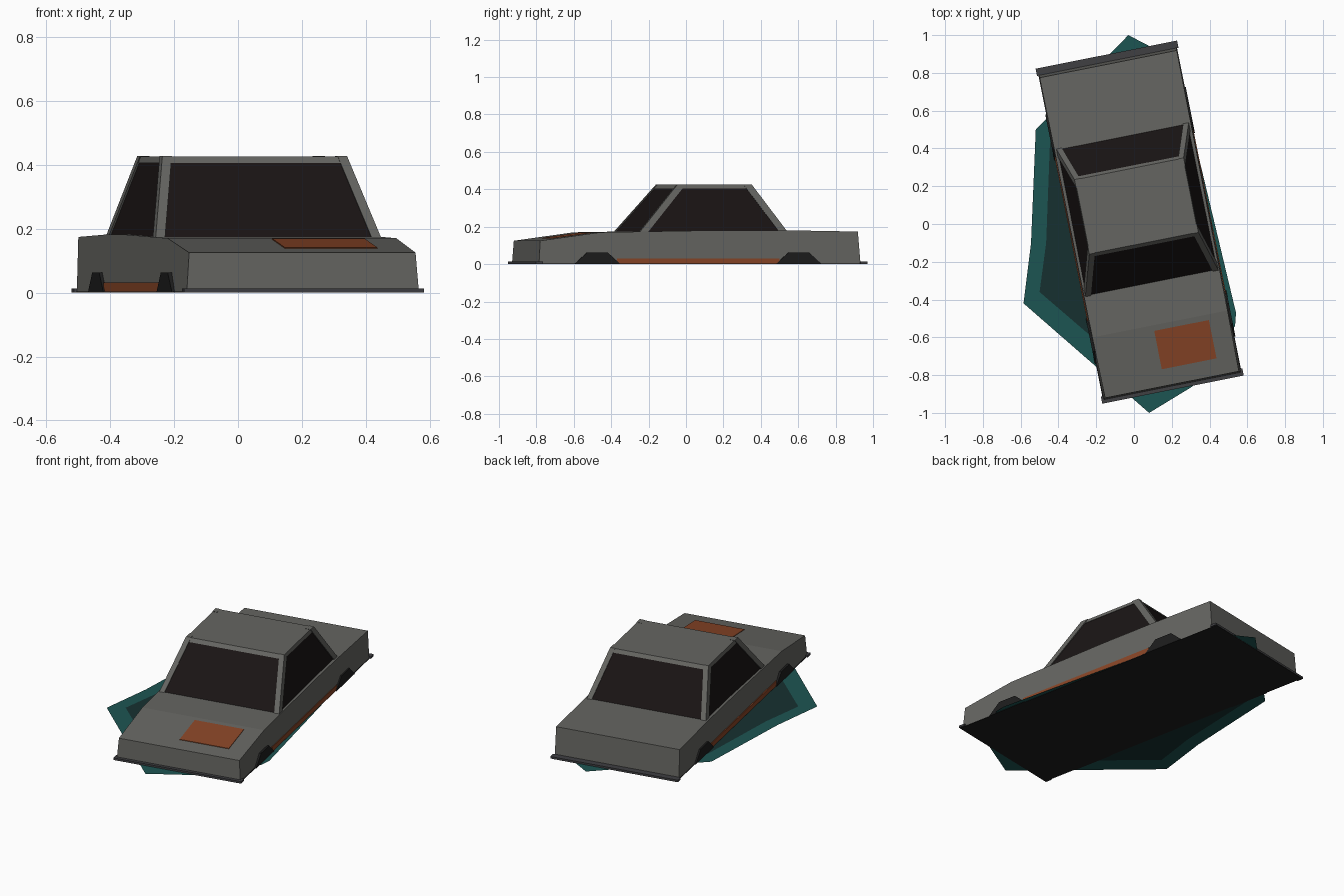
import bpy, bmesh
from mathutils import Matrix

if "Cube" in bpy.data.objects:
    bpy.data.objects.remove(bpy.data.objects["Cube"])

# Car is turned on the ground; puddle stays in world axes
CAR = Matrix.Translation((0.03, 0.01, 0)) @ Matrix.Rotation(0.1965, 4, 'Z')


def paint(name, r, g, b):
    m = bpy.data.materials.new(name)
    m.diffuse_color = (r, g, b, 1)
    m.use_nodes = True
    m.node_tree.nodes["Principled BSDF"].inputs["Base Color"].default_value = m.diffuse_color
    return m


GREY = paint("grey_paint", 0.13, 0.13, 0.12)
BUMPER = paint("bumper_grey", 0.05, 0.05, 0.055)
BLACK = paint("black", 0.012, 0.012, 0.012)
GLASS = paint("dark_glass", 0.010, 0.007, 0.007)
RUST = paint("rust", 0.25, 0.06, 0.02)
TEAL = paint("teal", 0.012, 0.09, 0.085)
DEEP = paint("deep_teal", 0.008, 0.03, 0.03)


def make(name, verts, faces, mat, matrix=CAR):
    me = bpy.data.meshes.new(name)
    me.from_pydata(verts, [], faces)
    bm = bmesh.new()
    bm.from_mesh(me)
    bmesh.ops.recalc_face_normals(bm, faces=bm.faces)
    bm.to_mesh(me)
    bm.free()
    me.transform(matrix)
    me.materials.append(mat)
    ob = bpy.data.objects.new(name, me)
    bpy.context.collection.objects.link(ob)
    return ob


def loft(name, a, b, mat):
    """Closed solid between two matching rings of points."""
    n = len(a)
    faces = [tuple(range(n)), tuple(range(2 * n - 1, n - 1, -1))]
    faces += [(i, (i + 1) % n, n + (i + 1) % n, n + i) for i in range(n)]
    return make(name, list(a) + list(b), faces, mat)


def rect(x0, x1, y0, y1, z):
    return [(x0, y0, z), (x1, y0, z), (x1, y1, z), (x0, y1, z)]


# Body: side profile (y, z, half width)
profile = [(-0.885, 0.003, 0.370), (-0.877, 0.125, 0.361), (-0.55, 0.170, 0.365),
           (0.10, 0.181, 0.367), (0.45, 0.181, 0.368), (0.853, 0.174, 0.370),
           (0.867, 0.003, 0.372)]
loft("body", [(-w, y, z) for y, z, w in profile],
     [(w, y, z) for y, z, w in profile], GREY)

# Floor pan and bumpers
loft("floor_pan", rect(-0.374, 0.374, -0.903, 0.903, 0),
     rect(-0.374, 0.374, -0.903, 0.903, 0.003), BLACK)
for name, s in (("front_bumper", -1), ("rear_bumper", 1)):
    y0, y1 = sorted((s * 0.865, s * 0.904))
    loft(name, rect(-0.382, 0.382, y0, y1, 0.001),
         rect(-0.382, 0.382, y0, y1, 0.013), BUMPER)

# Cabin: interpolate between the belt line and the roof line
Z0, Z1 = 0.178, 0.425


def cabin_ring(z, grow=0.0):
    t = (z - Z0) / (Z1 - Z0)
    w = 0.355 + (0.292 - 0.355) * t + grow
    y0 = -0.325 + (-0.113 + 0.325) * t - grow
    y1 = 0.465 + (0.287 - 0.465) * t + grow
    return rect(-w, w, y0, y1, z)


loft("window_glass", cabin_ring(0.165, -0.003), cabin_ring(0.42, -0.003), GLASS)
loft("roof", cabin_ring(0.405), cabin_ring(Z1), GREY)


# Corner pillars
def pillar_foot(corner, sx, sy):
    x, y, z = corner
    xs = sorted((x, x - sx * 0.030))
    ys = sorted((y, y - sy * 0.045))
    return rect(*xs, *ys, z)


low, high = cabin_ring(0.17, 0.003), cabin_ring(0.427, 0.003)
for i, (sx, sy) in enumerate([(-1, -1), (1, -1), (1, 1), (-1, 1)]):
    name = ("front" if sy < 0 else "rear") + ("_left" if sx < 0 else "_right") + "_pillar"
    loft(name, pillar_foot(low[i], sx, sy), pillar_foot(high[i], sx, sy), GREY)

# Wheel arches and rust sills on both sides
for side, s in (("left", -1), ("right", 1)):
    for end, yc in (("front", -0.568), ("rear", 0.53)):
        shape = [(-0.125, 0.0), (-0.055, 0.063), (0.055, 0.063), (0.125, 0.0)]
        loft(f"{end}_{side}_wheel_arch", [(s * 0.32, yc + y, z - 0.001 * (z == 0) + 0.001) for y, z in shape],
             [(s * 0.379, yc + y, z) for y, z in shape], BLACK)
    xs = sorted((s * 0.35, s * 0.3745))
    loft(f"{side}_rust_sill", rect(*xs, -0.46, 0.425, 0.003),
         rect(*xs, -0.46, 0.425, 0.031), RUST)

# Rust patch lying on the sloping hood
patch = [(-0.037, -0.787, 0.1405), (0.258, -0.787, 0.1405),
         (0.258, -0.580, 0.169), (-0.037, -0.580, 0.169)]
loft("hood_rust_patch", [(x, y, z - 0.008) for x, y, z in patch], patch, RUST)

# Flat puddle: teal rim around a darker middle
outer = [(-0.03, 1.0), (-0.52, 0.50), (-0.545, -0.10), (-0.585, -0.42), (0.08, -1.0),
         (0.31, -0.86), (0.535, -0.54), (0.54, -0.47), (0.32, 0.45), (0.20, 0.88)]
inner = [(-0.03, 0.85), (-0.445, 0.43), (-0.465, -0.10), (-0.50, -0.36), (0.07, -0.85),
         (0.26, -0.73), (0.455, -0.46), (0.46, -0.40), (0.27, 0.38), (0.17, 0.75)]
n = len(outer)
flat = [(x, y, 0.002) for x, y in outer + inner]
make("puddle_rim", flat, [(i, (i + 1) % n, n + (i + 1) % n, n + i) for i in range(n)],
     TEAL, Matrix())
make("puddle_middle", flat[n:], [tuple(range(n))], DEEP, Matrix())
